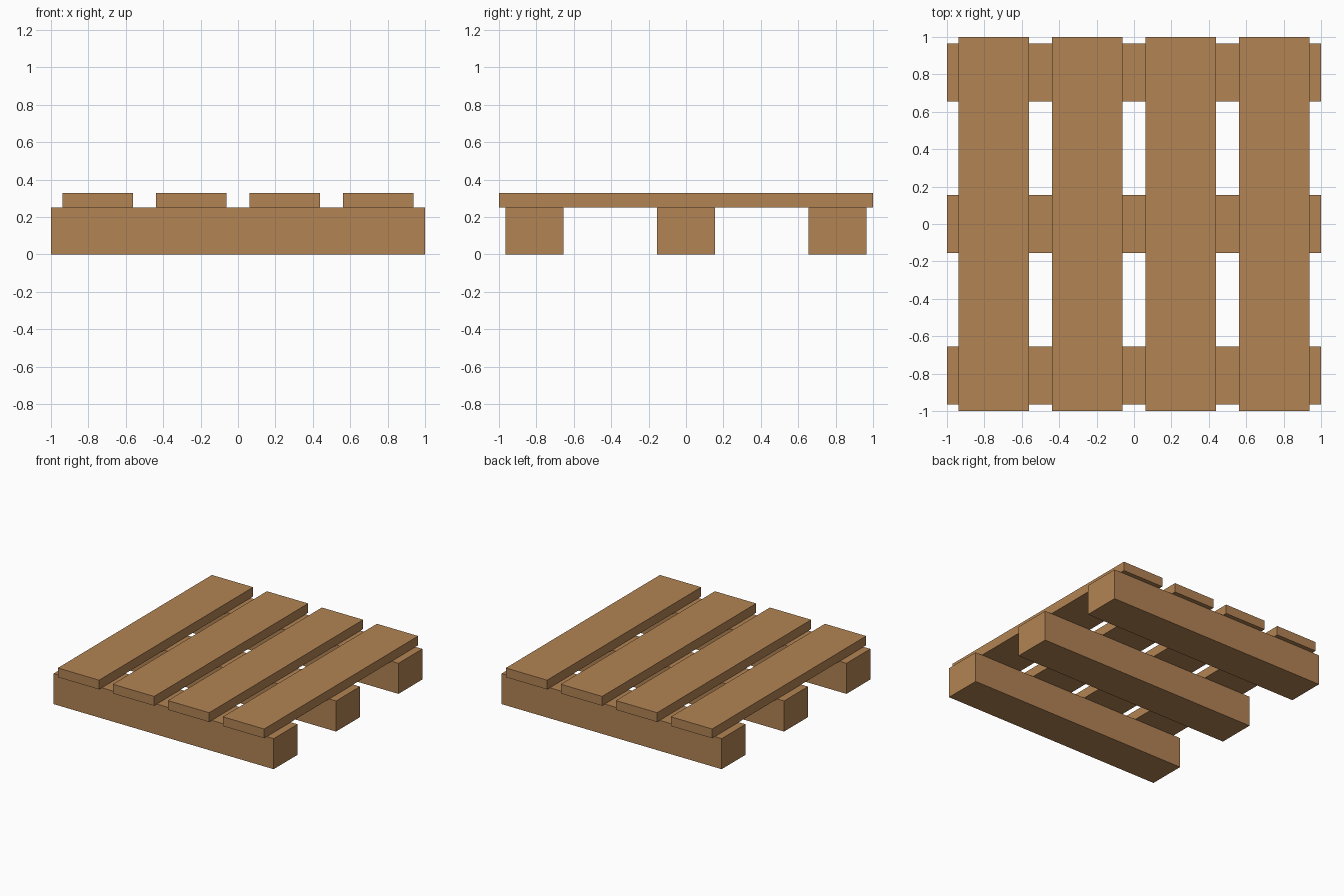
import bpy

cube = bpy.data.objects.get("Cube")
if cube:
    bpy.data.objects.remove(cube, do_unlink=True)

# Single raw timber colour
WOOD = (0.445, 0.228, 0.087, 1.0)
wood = bpy.data.materials.new("light_brown_wood")
wood.use_nodes = True
wood.diffuse_color = WOOD
wood.node_tree.nodes["Principled BSDF"].inputs["Base Color"].default_value = WOOD

BEARER_TOP = 0.251
DECK_TOP = 0.327


def timber(name, x, y, width, depth, bottom, top):
    """Add a square-edged wooden block."""
    bpy.ops.mesh.primitive_cube_add(size=1, location=(x, y, (bottom + top) / 2))
    block = bpy.context.object
    block.name = name
    block.scale = (width, depth, top - bottom)
    bpy.ops.object.transform_apply(location=False, rotation=False, scale=True)
    block.data.materials.append(wood)


# Three thick bearers running left to right
for name, y in (("front_bearer", -0.81), ("middle_bearer", 0), ("back_bearer", 0.81)):
    timber(name, 0, y, 2, 0.31, 0, BEARER_TOP)

# Four deck boards running front to back
for i in range(4):
    timber(f"deck_board_{i + 1}", -0.75 + 0.5 * i, 0, 0.375, 2, BEARER_TOP, DECK_TOP)
